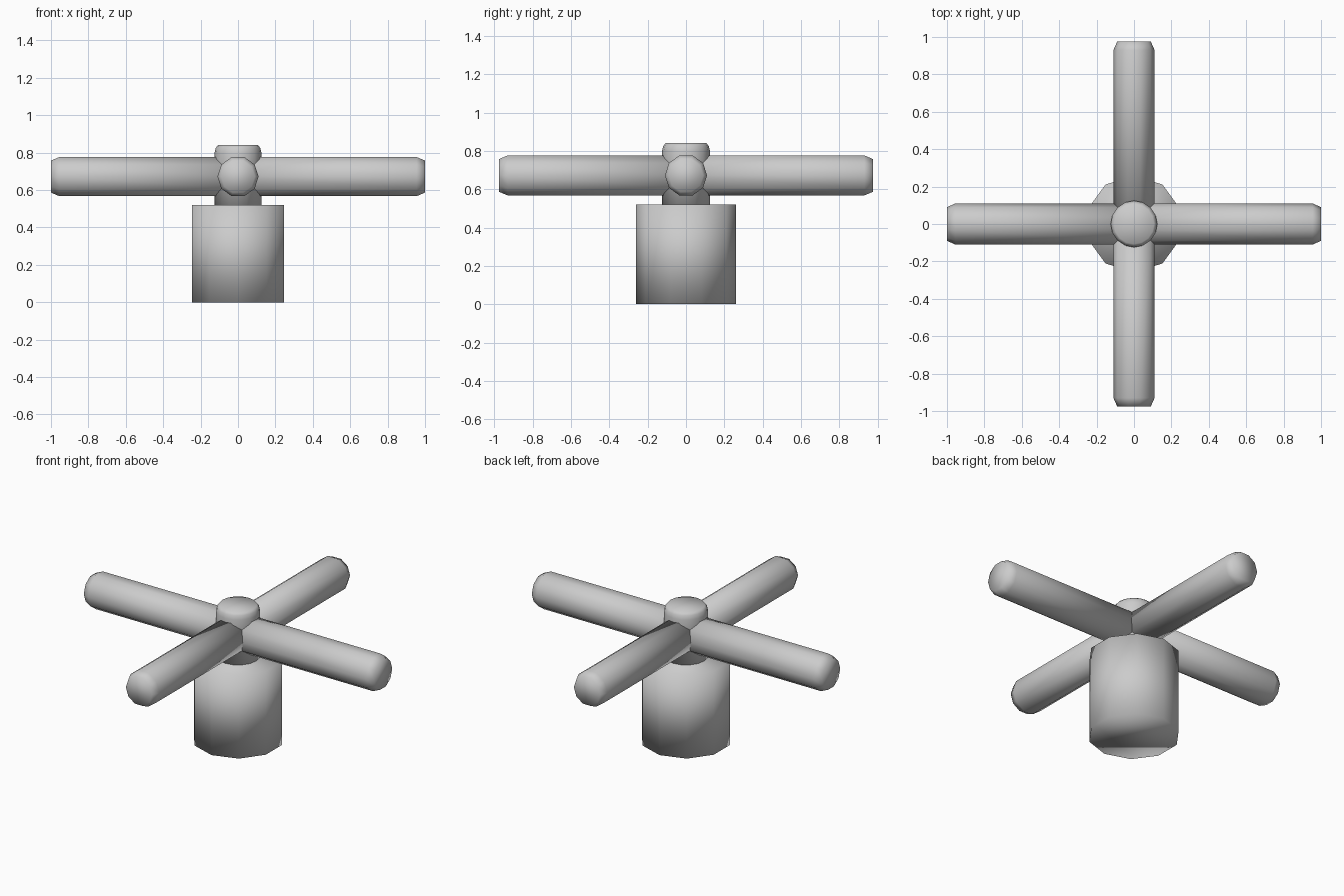
import bpy
from math import cos, sin, pi
from mathutils import Matrix, Vector
import bmesh

cube = bpy.data.objects.get("Cube")
if cube:
    bpy.data.objects.remove(cube)

grey = bpy.data.materials.new("light_grey")
grey.use_nodes = True
colour = (0.6, 0.6, 0.6, 1)
grey.diffuse_color = colour
grey.node_tree.nodes["Principled BSDF"].inputs["Base Color"].default_value = colour


def lathe(name, profile, sides, matrix=Matrix()):
    """Closed, fully smooth solid from (radius, height) rings around z."""
    bm = bmesh.new()
    rings = []
    for r, h in profile:
        angles = [pi / 2 + 2 * pi * i / sides for i in range(sides)]
        rings.append([bm.verts.new(matrix @ Vector((r * cos(a), r * sin(a), h)))
                      for a in angles])
    for low, high in zip(rings, rings[1:]):
        for i in range(sides):
            j = (i + 1) % sides
            bm.faces.new((low[i], low[j], high[j], high[i]))
    bm.faces.new(rings[0][::-1])
    bm.faces.new(rings[-1])
    for face in bm.faces:
        face.smooth = True
    mesh = bpy.data.meshes.new(name)
    bm.to_mesh(mesh)
    bm.free()
    mesh.materials.append(grey)
    obj = bpy.data.objects.new(name, mesh)
    bpy.context.collection.objects.link(obj)
    return obj


# Ten-sided base and the rounded hub above it
lathe("base", [(0.26, 0), (0.26, 0.52)], 10)
lathe("hub", [(0.125, 0.5), (0.125, 0.8), (0.119, 0.825), (0.107, 0.84)], 16)

# Four spokes with chamfered tips, starting at the hub centre
spokes = [("left_spoke", 0, 1.0), ("back_spoke", 1, 0.975),
          ("right_spoke", 2, 1.0), ("front_spoke", 3, 0.975)]
for name, turn, length in spokes:
    place = (Matrix.Translation((0, 0, 0.672))
             @ Matrix.Rotation(turn * pi / 2, 4, "Z")
             @ Matrix.Rotation(pi / 2, 4, "Y"))
    lathe(name, [(0.11, 0), (0.11, length - 0.045), (0.09, length)], 10, place)
